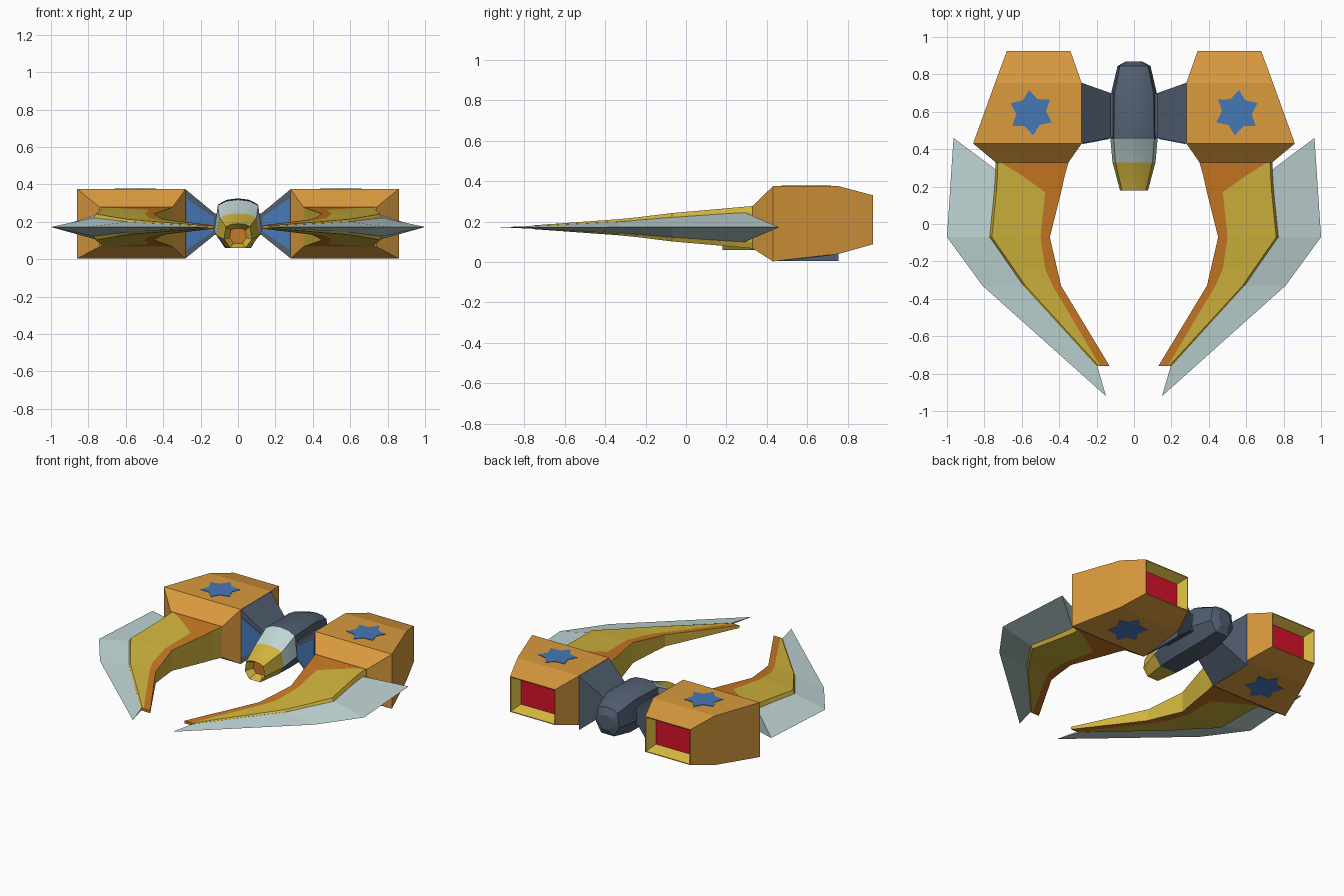
import bpy, bmesh, math

cube = bpy.data.objects.get("Cube")
if cube:
    bpy.data.objects.remove(cube, do_unlink=True)

MID = 0.172  # height of the centre plane of the claws


def material(name, rgb):
    m = bpy.data.materials.new(name)
    m.use_nodes = True
    col = (*rgb, 1.0)
    m.diffuse_color = col
    bsdf = next(n for n in m.node_tree.nodes if n.type == 'BSDF_PRINCIPLED')
    bsdf.inputs["Base Color"].default_value = col
    return m


TAN = material("tan_orange", (0.70, 0.325, 0.048))
YELLOW = material("mustard_yellow", (0.64, 0.46, 0.048))
ORANGE = material("burnt_orange", (0.58, 0.19, 0.017))
PALE = material("pale_grey_blue", (0.53, 0.67, 0.67))
SLATE = material("slate_grey", (0.084, 0.112, 0.162))
BLUE = material("steel_blue", (0.061, 0.188, 0.47))
RED = material("engine_red", (0.68, 0.006, 0.021))


def loft(name, rings, mats, side=lambda seg, k: 0, caps=(0, 0), mirror=True):
    """Skin a list of equal-length rings, cap both ends, colour by rule."""
    bm = bmesh.new()
    loops = [[bm.verts.new(p) for p in ring] for ring in rings]
    n = len(loops[0])
    for seg, (a, b) in enumerate(zip(loops, loops[1:])):
        for k in range(n):
            j = (k + 1) % n
            bm.faces.new((a[k], a[j], b[j], b[k])).material_index = side(seg, k)
    for loop, idx in zip((loops[0], loops[-1]), caps):
        bm.faces.new(loop).material_index = idx
    bmesh.ops.recalc_face_normals(bm, faces=bm.faces)
    me = bpy.data.meshes.new(name)
    bm.to_mesh(me)
    bm.free()
    for m in mats:
        me.materials.append(m)
    ob = bpy.data.objects.new(name, me)
    bpy.context.collection.objects.link(ob)
    if mirror:
        ob.modifiers.new("Mirror", 'MIRROR').use_mirror_merge = False
    return ob


def rect_y(y, x0, x1, z0, z1):
    return [(x0, y, z0), (x1, y, z0), (x1, y, z1), (x0, y, z1)]


# Engine pods: tapered boxes whose last ring steps inwards as an exhaust recess
loft("engine_pods", [
    rect_y(0.33, 0.35, 0.74, 0.067, 0.278),
    rect_y(0.43, 0.28, 0.86, 0.003, 0.375),
    rect_y(0.755, 0.28, 0.743, 0.04, 0.375),
    rect_y(0.925, 0.34, 0.68, 0.088, 0.33),
    rect_y(0.924, 0.345, 0.675, 0.093, 0.325),
    rect_y(0.865, 0.38, 0.64, 0.128, 0.29),
], [TAN, YELLOW, RED], side=lambda s, k: int(s == 4), caps=(0, 2))


# Six-pointed badges on the top and underside of the pods
def star(height):
    pts = []
    for i in range(12):
        r = 0.122 if i % 2 == 0 else 0.08
        a = math.radians(85 + 30 * i)
        x, y = 0.55 + r * math.cos(a), 0.595 + r * math.sin(a)
        pts.append((x, y, height(y)))
    return pts


def under(y):
    return 0.003 + (y - 0.43) * 0.114


loft("top_badges", [star(lambda y: 0.373), star(lambda y: 0.378)], [BLUE])
loft("underside_badges", [star(lambda y: under(y) + 0.002),
                          star(lambda y: under(y) - 0.003)], [BLUE])


# Struts joining the pods to the hull, with a blue front face
def rect_x(x, y0, y1, z0, z1):
    return [(x, y0, z0), (x, y1, z0), (x, y1, z1), (x, y0, z1)]


loft("struts", [
    rect_x(0.10, 0.46, 0.70, 0.13, 0.245),
    rect_x(0.125, 0.46, 0.70, 0.13, 0.245),
    rect_x(0.28, 0.43, 0.755, 0.005, 0.373),
], [SLATE], caps=(0, 0))
loft("strut_front_panels", [
    [(0.13, 0.463, 0.15), (0.275, 0.435, 0.05),
     (0.275, 0.435, 0.325), (0.13, 0.463, 0.225)],
    [(0.13, 0.455, 0.15), (0.275, 0.427, 0.05),
     (0.275, 0.427, 0.325), (0.13, 0.455, 0.225)],
], [BLUE])

# Curved claws: y, inner x, colour boundary x, outer x, half thickness
claw = [
    (0.33, 0.35, 0.715, 0.74, 0.105),
    (0.26, 0.37, 0.60, 0.742, 0.099),
    (0.17, 0.39, 0.475, 0.748, 0.091),
    (-0.07, 0.45, 0.50, 0.772, 0.07),
    (-0.24, 0.411, 0.475, 0.654, 0.049),
    (-0.33, 0.39, 0.435, 0.592, 0.04),
    (-0.76, 0.13, 0.18, 0.20, 0.009),
]


def claw_ring(y, xi, xm, xo, h):
    top = [(xi, h), (xm, h), (xo - 0.012, h), (xo, 0.7 * h)]
    half = [(x, y, MID + z) for x, z in top]
    return half + [(x, y, 2 * MID - z) for x, y, z in reversed(half)]


loft("claws", [claw_ring(*c) for c in claw], [YELLOW, ORANGE],
     side=lambda s, k: int(k in (0, 6)), caps=(1, 1))


# Thin blades along the outer edges of the claws
def blade_ring(outer, inner, h):
    x, y = inner
    return [(*outer, MID), (x, y, MID + h), (x, y, MID - h)]


loft("blades", [
    blade_ring((0.965, 0.46), (0.738, 0.29), 0.073),
    blade_ring((1.0, -0.07), (0.768, -0.07), 0.05),
    blade_ring((0.81, -0.33), (0.588, -0.33), 0.028),
    blade_ring((0.15, -0.92), (0.196, -0.76), 0.006),
], [PALE])


# Central hull: eight-sided rings from the hollow nose to the rounded tail
def hull_ring(y, w, z0, z1):
    shape = [(0.55, 0), (1, 0.36), (0.86, 0.88), (0.5, 0.97)]
    right = [(w * x, y, z0 + (z1 - z0) * t) for x, t in shape]
    left = [(-x, y, z) for x, y, z in reversed(right)]
    return right + [(0, y, z1)] + left


def hull_colour(seg, k):
    if seg < 2:
        return 1
    return 2 if seg == 2 and 1 <= k <= 6 else 0


hull = loft("hull", [
    hull_ring(0.23, 0.045, 0.085, 0.165),
    hull_ring(0.18, 0.075, 0.06, 0.19),
    hull_ring(0.33, 0.115, 0.06, 0.245),
    hull_ring(0.455, 0.126, 0.06, 0.318),
    hull_ring(0.70, 0.122, 0.062, 0.325),
    hull_ring(0.845, 0.088, 0.085, 0.27),
    hull_ring(0.868, 0.045, 0.13, 0.225),
], [SLATE, YELLOW, PALE, ORANGE], side=hull_colour, caps=(3, 0), mirror=False)
bpy.ops.object.select_all(action='DESELECT')
hull.select_set(True)
bpy.context.view_layer.objects.active = hull
bpy.ops.object.shade_smooth_by_angle(angle=math.radians(25))
